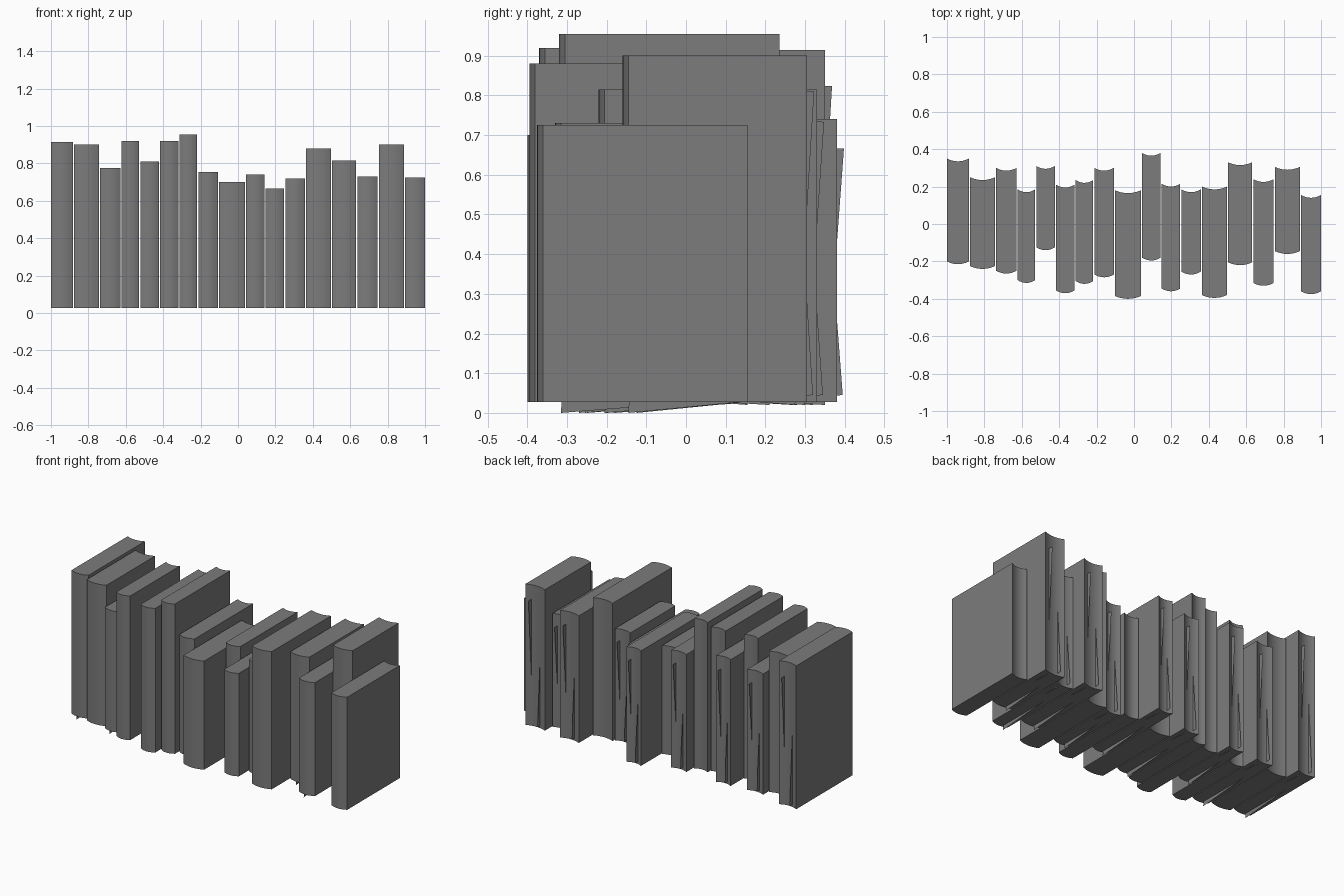
import bpy
import math

cube = bpy.data.objects.get("Cube")
if cube:
    bpy.data.objects.remove(cube, do_unlink=True)

# One plain grey for every book
grey = bpy.data.materials.new("plain_grey")
grey.use_nodes = True
grey.diffuse_color = (0.2, 0.2, 0.2, 1)
grey.node_tree.nodes["Principled BSDF"].inputs["Base Color"].default_value = (0.2, 0.2, 0.2, 1)

BASE = 0.028      # underside of the books
BULGE = 0.015     # depth of the rounded spine and hollow fore-edge
GAP = 0.003       # half of the space between neighbours
STEPS = 8


def add_mesh(name, verts, faces):
    mesh = bpy.data.meshes.new(name)
    mesh.from_pydata(verts, [], faces)
    mesh.materials.append(grey)
    mesh.update()
    obj = bpy.data.objects.new(name, mesh)
    bpy.context.collection.objects.link(obj)
    return obj


def arc(left, right, corner):
    """Shallow curve across the book thickness, bowed towards the front."""
    points = []
    for i in range(STEPS + 1):
        t = i / STEPS
        bow = BULGE * (1 - (2 * t - 1) ** 2)
        points.append((left + (right - left) * t, corner - bow))
    return points


def add_book(name, left, right, front, back, top):
    """Rounded spine in front, hollow page edge behind, flat ends."""
    spine = arc(left, right, front + BULGE)
    fore_edge = arc(left, right, back)
    count = STEPS + 1
    outline = spine + fore_edge[::-1]
    total = len(outline)
    verts = [(x, y, z) for z in (BASE, top) for x, y in outline]
    faces = []
    # Walls around the outline
    for i in range(total):
        j = (i + 1) % total
        faces.append((i, j, total + j, total + i))
    # Ends as strips between the two curves
    for i in range(count - 1):
        a, b = i, i + 1
        c, d = total - 1 - b, total - 1 - a
        faces.append((d, c, b, a))
        faces.append((total + a, total + b, total + c, total + d))
    book = add_mesh(name, verts, faces)
    for poly in book.data.polygons:
        poly.use_smooth = True
    book.data.set_sharp_from_angle(angle=math.radians(30))


def add_loose_pages(name, left, right, front, back, top):
    """Two crooked thin sheets that stick out below and behind."""
    width = right - left
    near, inner = front + BULGE, back - 0.03
    low_x, high_x = left + width * 0.3, left + width * 0.75
    low_sheet = [(near, 0), (back + 0.015, 0.045), (inner, top * 0.85), (near + 0.03, top * 0.85)]
    high_sheet = [(near + 0.03, 0.05), (inner, 0.02), (back + 0.018, top * 0.9), (near + 0.03, top * 0.92)]
    verts = [(low_x, y, z) for y, z in low_sheet]
    verts += [(high_x, y, z) for y, z in high_sheet]
    add_mesh(name, verts, [(0, 1, 2, 3), (4, 5, 6, 7)])


# Right edge, spine front, back edge and top of each book along the row
books = [
    (-.88, -.215, .35, .915), (-.74, -.24, .25, .9), (-.625, -.265, .3, .775),
    (-.525, -.315, .185, .92), (-.42, -.14, .31, .81), (-.315, -.37, .21, .92),
    (-.215, -.32, .235, .955), (-.105, -.285, .3, .755), (.04, -.4, .18, .7),
    (.145, -.195, .38, .74), (.25, -.36, .215, .665), (.36, -.27, .185, .72),
    (.5, -.395, .2, .88), (.635, -.22, .33, .815), (.75, -.33, .24, .73),
    (.89, -.16, .305, .9), (1, -.375, .155, .725),
]
with_loose_pages = {1, 3, 5, 8, 10, 12, 14, 15, 16}

left = -1.0
for number, (right, front, back, top) in enumerate(books, start=1):
    start = left if number == 1 else left + GAP
    end = right if number == len(books) else right - GAP
    add_book(f"book_{number}", start, end, front, back, top)
    if number in with_loose_pages:
        add_loose_pages(f"loose_pages_{number}", start, end, front, back, top)
    left = right
